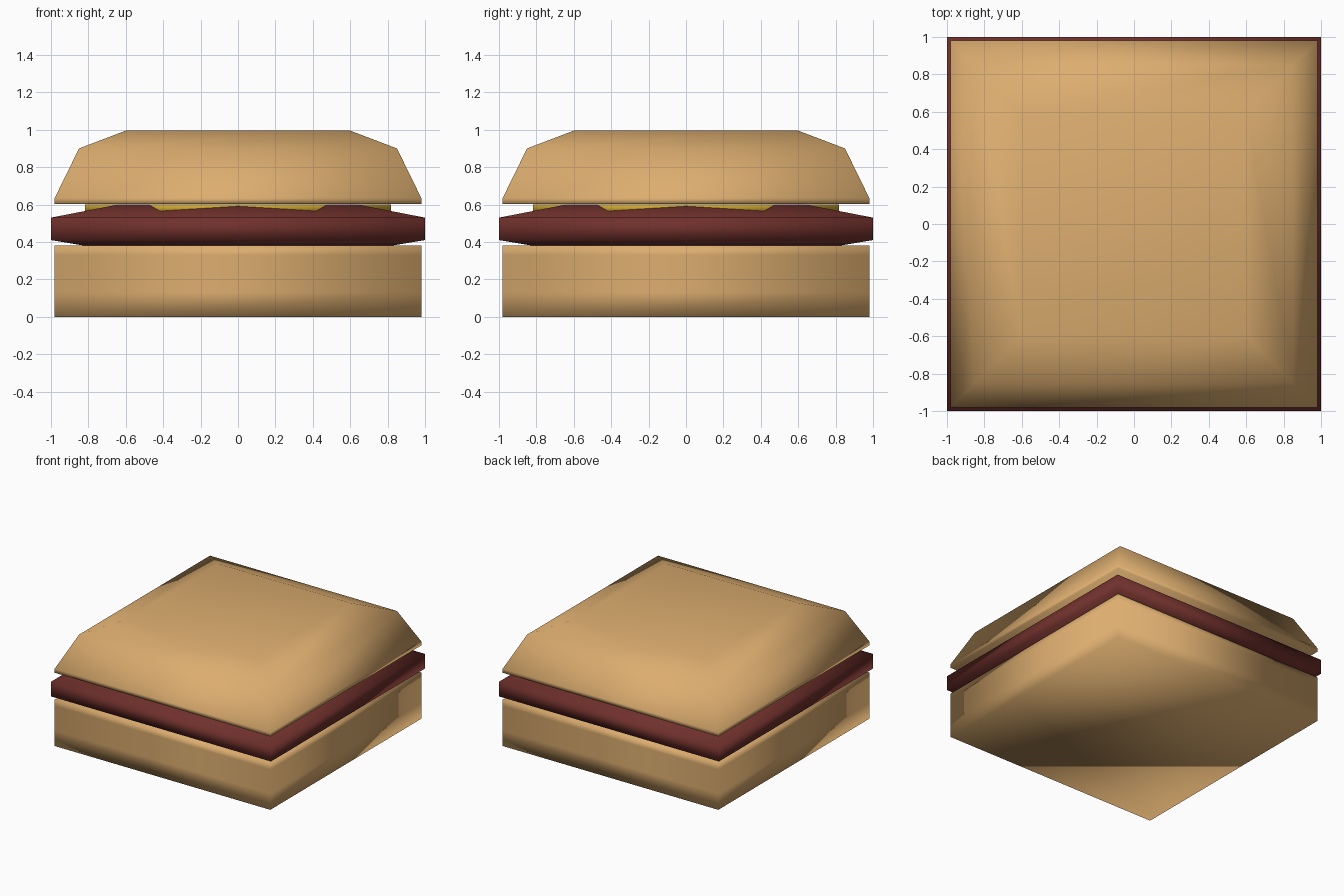
import bpy, bmesh
from math import radians, cos, sin

if "Cube" in bpy.data.objects:
    bpy.data.objects.remove(bpy.data.objects["Cube"])


def material(name, rgb):
    m = bpy.data.materials.new(name)
    m.diffuse_color = (*rgb, 1)
    m.use_nodes = True
    m.node_tree.nodes["Principled BSDF"].inputs["Base Color"].default_value = m.diffuse_color
    return m


def square_loft(name, profile, mat, turn=0):
    """Loft square rings given as (half width, height) and cap both ends."""
    bm = bmesh.new()
    c, s = cos(radians(turn)), sin(radians(turn))
    rings = []
    for r, z in profile:
        corners = [(-r, -r), (r, -r), (r, r), (-r, r)]
        rings.append([bm.verts.new((x * c - y * s, x * s + y * c, z)) for x, y in corners])
    for low, high in zip(rings, rings[1:]):
        for i in range(4):
            j = (i + 1) % 4
            bm.faces.new((low[i], low[j], high[j], high[i]))
    bm.faces.new(rings[0][::-1])
    bm.faces.new(rings[-1])
    for f in bm.faces:
        f.smooth = True
    mesh = bpy.data.meshes.new(name)
    bm.to_mesh(mesh)
    bm.free()
    mesh.materials.append(mat)
    ob = bpy.data.objects.new(name, mesh)
    bpy.context.collection.objects.link(ob)
    return ob


bread = material("bread", (0.72, 0.42, 0.16))
meat = material("meat", (0.16, 0.03, 0.025))
yellow = material("cheese", (0.62, 0.38, 0.03))

# Buns: straight block below, stepped crown above
square_loft("bottom_bun", [(0.98, 0), (0.98, 0.13), (0.98, 0.33), (0.98, 0.38)], bread)
square_loft("top_bun", [(0.98, 0.602), (0.98, 0.635), (0.85, 0.90), (0.60, 0.995)], bread)

# Patty, wider than the buns, with sloping rims
square_loft("patty", [(0.82, 0.38), (1.0, 0.41), (1.0, 0.53), (0.64, 0.60)], meat)

# Two cheese slices turned opposite ways, corners peeking over the patty
for side, turn in (("left", 18), ("right", -18)):
    square_loft(f"cheese_slice_{side}", [(0.65, 0.56), (0.65, 0.601)], yellow, turn)
